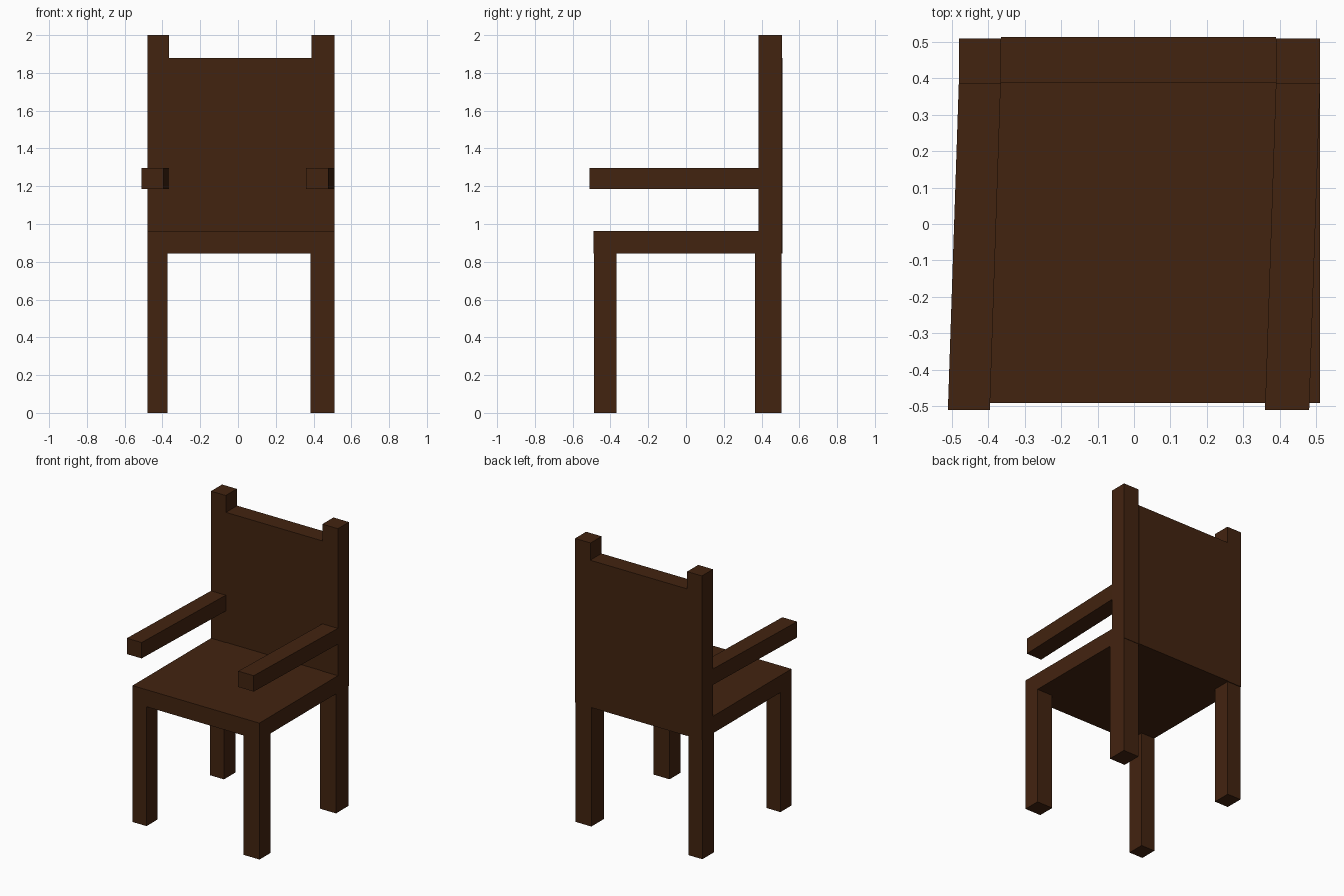
import bpy
import bmesh

if "Cube" in bpy.data.objects:
    bpy.data.objects.remove(bpy.data.objects["Cube"])

wood = bpy.data.materials.new("dark brown wood")
wood.diffuse_color = (0.055, 0.017, 0.005, 1)
wood.use_nodes = True
wood.node_tree.nodes["Principled BSDF"].inputs["Base Color"].default_value = wood.diffuse_color


def box(name, x, y, z, front_shift=0.0):
    """Box from (min, max) ranges; front_shift slides the front end in x."""
    bm = bmesh.new()
    bmesh.ops.create_cube(bm, size=1)
    for v in bm.verts:
        front = v.co.y < 0
        v.co = [r[0] if c < 0 else r[1] for c, r in zip(v.co, (x, y, z))]
        if front:
            v.co.x += front_shift
    mesh = bpy.data.meshes.new(name)
    bm.to_mesh(mesh)
    bm.free()
    mesh.materials.append(wood)
    obj = bpy.data.objects.new(name, mesh)
    bpy.context.collection.objects.link(obj)
    return obj


SEAT_BOTTOM, SEAT_TOP = 0.843, 0.963

# Seat slab
box("seat", (-0.48, 0.51), (-0.49, 0.39), (SEAT_BOTTOM, SEAT_TOP))

# Backrest panel between the posts
box("backrest", (-0.365, 0.389), (0.388, 0.512), (SEAT_BOTTOM, 1.88))

# Legs, back posts and slightly skewed armrests on each side
for side, x, leg_x, leg_y in (
    ("left", (-0.48, -0.365), (-0.48, -0.372), (0.375, 0.503)),
    ("right", (0.389, 0.51), (0.385, 0.51), (0.364, 0.505)),
):
    box(side + "_front_leg", leg_x, (-0.488, -0.367), (0, SEAT_BOTTOM))
    box(side + "_back_leg", leg_x, leg_y, (0, SEAT_BOTTOM))
    box(side + "_back_post", x, (0.385, 0.508), (SEAT_BOTTOM, 2.0))
    box(side + "_armrest", x, (-0.51, 0.388), (1.185, 1.297), -0.03)
